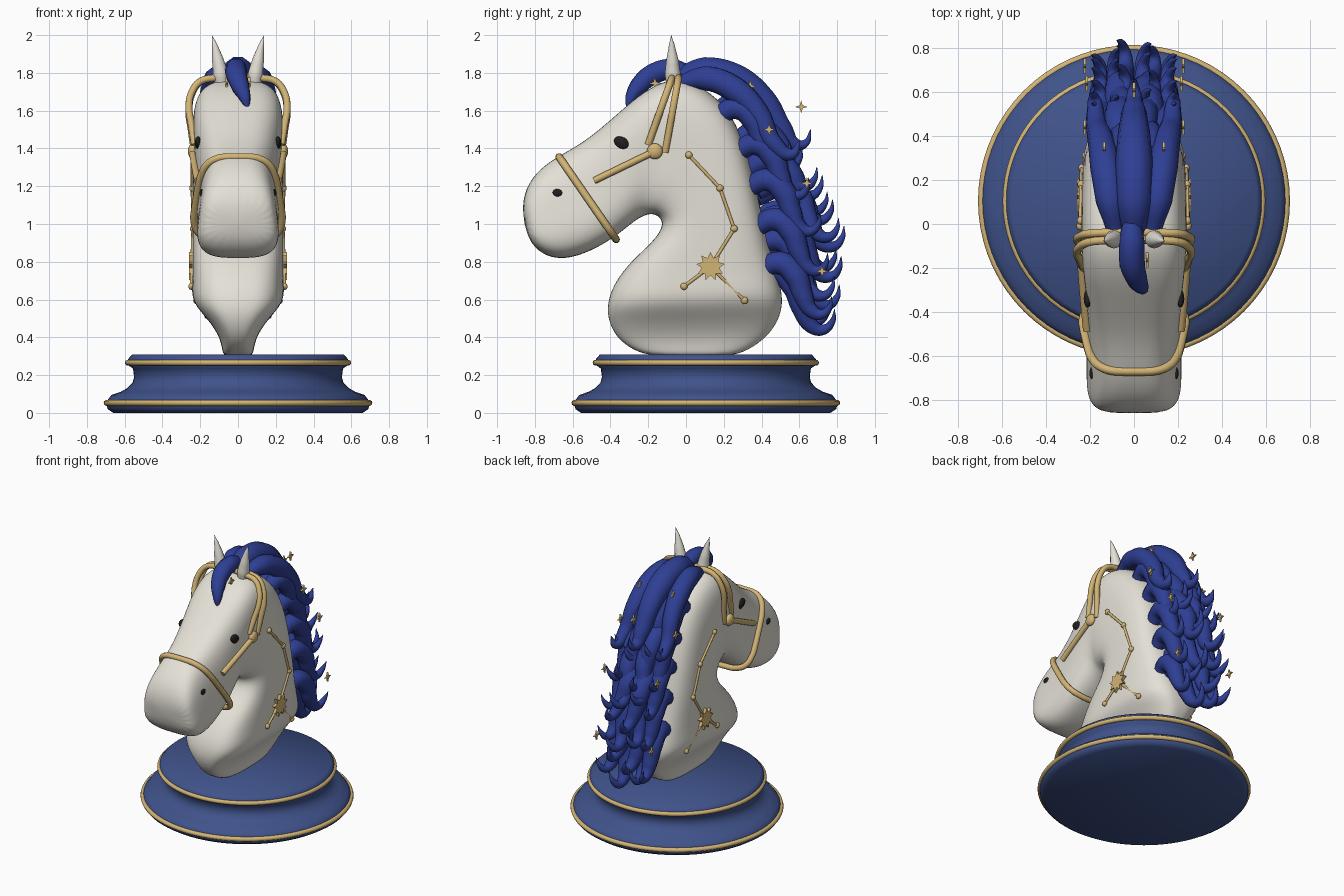
import bpy, bmesh, math
from mathutils import Vector

if "Cube" in bpy.data.objects:
    bpy.data.objects.remove(bpy.data.objects["Cube"])


def material(name, rgb):
    m = bpy.data.materials.new(name)
    m.use_nodes = True
    m.diffuse_color = (*rgb, 1)
    m.node_tree.nodes["Principled BSDF"].inputs["Base Color"].default_value = (*rgb, 1)
    return m


CREAM = material("cream", (0.78, 0.75, 0.68))
GOLD = material("gold", (0.65, 0.46, 0.18))
MANE = material("mane_blue", (0.028, 0.05, 0.3))
BASE = material("base_blue", (0.05, 0.085, 0.255))
DARK = material("dark", (0.015, 0.013, 0.013))


def activate(ob):
    bpy.ops.object.select_all(action='DESELECT')
    ob.select_set(True)
    bpy.context.view_layer.objects.active = ob


def finish(name, bm, mat, angle=50):
    bmesh.ops.recalc_face_normals(bm, faces=bm.faces)
    me = bpy.data.meshes.new(name)
    bm.to_mesh(me)
    bm.free()
    me.materials.append(mat)
    ob = bpy.data.objects.new(name, me)
    bpy.context.collection.objects.link(ob)
    activate(ob)
    bpy.ops.object.shade_smooth_by_angle(angle=math.radians(angle))
    return ob


def tubes(name, paths, depth, mat, closed=False, smooth=True):
    """Round tubes; each path is a list of (point, radius factor)."""
    cu = bpy.data.curves.new(name, 'CURVE')
    cu.dimensions = '3D'
    cu.bevel_depth, cu.bevel_resolution = depth, 3
    cu.resolution_u, cu.use_fill_caps = 6, True
    for path in paths:
        sp = cu.splines.new('BEZIER')
        sp.bezier_points.add(len(path) - 1)
        sp.use_cyclic_u = closed
        for bp, (co, r) in zip(sp.bezier_points, path):
            bp.co, bp.radius = co, r
            bp.handle_left_type = bp.handle_right_type = 'AUTO' if smooth else 'VECTOR'
    cu.materials.append(mat)
    ob = bpy.data.objects.new(name, cu)
    bpy.context.collection.objects.link(ob)
    activate(ob)
    bpy.ops.object.convert(target='MESH')
    bpy.ops.object.shade_smooth_by_angle(angle=math.radians(60))


def blob(name, loc, scale, mat, tilt=0):
    bpy.ops.mesh.primitive_uv_sphere_add(segments=20, ring_count=12, location=loc, rotation=(tilt, 0, 0))
    ob = bpy.context.object
    ob.name, ob.scale = name, scale
    ob.data.materials.append(mat)
    bpy.ops.object.shade_smooth()


def section(inner, outer, w, taper=0.0, n=24, power=3.8):
    """Rounded-box ring spanning two points of the side outline; taper narrows the outer end."""
    a, b = Vector((0, *inner)), Vector((0, *outer))
    mid, half = (a + b) / 2, (b - a) / 2
    ring = []
    for i in range(n):
        t = 2 * math.pi * i / n
        c, s = math.cos(t), math.sin(t)
        e = (abs(c) ** power + abs(s) ** power) ** (-1 / power)
        ring.append(mid + half * (c * e) + Vector((w * s * e * (1 - taper * c * e), 0, 0)))
    return ring


# Turned base with two gold rims
CY = 0.105
bm = bmesh.new()
profile = [(0, 0), (.66, 0), (.69, .02), (.7, .055), (.67, .095), (.62, .112), (.585, .132), (.558, .16),
           (.55, .19), (.556, .235), (.585, .255), (.582, .285), (.56, .31), (0, .31)]
verts = [bm.verts.new((r, CY, z)) for r, z in profile]
edges = [bm.edges.new(p) for p in zip(verts, verts[1:])]
bmesh.ops.spin(bm, geom=verts + edges, cent=(0, CY, 0), axis=(0, 0, 1), angle=2 * math.pi, steps=72)
bmesh.ops.remove_doubles(bm, verts=bm.verts, dist=1e-4)
finish("base", bm, BASE, 75)
for name, r, z in (("lower_rim", .695, .053), ("upper_rim", .583, .266)):
    bpy.ops.mesh.primitive_torus_add(location=(0, CY, z), major_radius=r, minor_radius=.016,
                                     major_segments=72, minor_segments=10)
    bpy.context.object.name = name
    bpy.context.object.data.materials.append(GOLD)
    bpy.ops.object.shade_smooth()

# Head and neck: one loft from the foot, round the throat, to the muzzle
loft = [((-.17, .297), (.23, .297), .076), ((-.28, .33), (.33, .33), .082), ((-.37, .4), (.44, .41), .097),
        ((-.412, .49), (.5, .51), .16), ((-.418, .575), (.514, .605), .248), ((-.385, .68), (.49, .71), .241),
        ((-.295, .8), (.455, .82), .24), ((-.18, .9), (.425, .94), .24), ((-.122, .98), (.39, 1.1), .24),
        ((-.13, 1.027), (.355, 1.26), .24), ((-.155, 1.047), (.305, 1.44), .24),
        ((-.175, 1.052), (.225, 1.61), .24), ((-.195, 1.052), (.1, 1.72), .24, -.02),
        ((-.212, 1.048), (-.03, 1.772), .236, -.06), ((-.23, 1.04), (-.135, 1.752), .23, -.09),
        ((-.26, 1.025), (-.24, 1.687), .225, -.07), ((-.295, .998), (-.325, 1.617), .22, 0),
        ((-.385, .925), (-.505, 1.457), .21, .12), ((-.505, .855), (-.63, 1.383), .205, .16),
        ((-.645, .808), (-.742, 1.32), .207, .16), ((-.765, .835), (-.84, 1.22), .207, .14),
        ((-.842, .925), (-.872, 1.085), .168, .1)]
bm = bmesh.new()
rings = [[bm.verts.new(p) for p in section(*row)] for row in loft]
for a, b in zip(rings, rings[1:]):
    for i in range(len(a)):
        j = (i + 1) % len(a)
        bm.faces.new((a[i], a[j], b[j], b[i]))
for cap in (rings[0], rings[-1]):
    bm.faces.new(cap)
head = finish("head_and_neck", bm, CREAM, 70)
head.modifiers.new("smooth", 'SUBSURF').levels = 2
activate(head)
bpy.ops.object.modifier_apply(modifier="smooth")
bpy.ops.object.shade_smooth()
bpy.context.view_layer.update()


def on_side(y, z, side, lift=0.0):
    """Point on the head's surface at the given side."""
    hit, loc, _, _ = head.ray_cast(Vector((side, y, z)), Vector((-side, 0, 0)))
    return Vector(((abs(loc.x) if hit else .22) * side + lift * side, y, z))


def star(name, centre, points, outer, inner, thick, mat):
    """Flat star plate facing sideways."""
    bm = bmesh.new()
    rims = [[], []]
    for i in range(points * 2):
        r, t = (inner if i % 2 else outer), math.pi * i / points
        for rim, x in zip(rims, (-thick, thick)):
            rim.append(bm.verts.new((x, r * math.sin(t), r * math.cos(t))))
    for rim in rims:
        bm.faces.new(rim)
    for i in range(points * 2):
        j = (i + 1) % (points * 2)
        bm.faces.new((rims[0][i], rims[0][j], rims[1][j], rims[1][i]))
    finish(name, bm, mat, 30).location = centre


# Paired features on each side of the head
constellation = [(.015, 1.365), (.18, 1.19), (.255, .975), (.13, .775), (-.01, .67), (.31, .595)]
for side, label in ((1, "left"), (-1, "right")):
    blob(label + "_eye", on_side(-.34, 1.43, side), (.018, .044, .03), DARK, -.5)
    blob(label + "_nostril", on_side(-.68, 1.165, side), (.01, .026, .02), DARK, -.2)
    ear = [((side * .085, -.065, 1.72), .8), ((side * .092, -.07, 1.79), 1), ((side * .105, -.072, 1.86), .8),
           ((side * .122, -.075, 1.94), .4), ((side * .138, -.078, 2.0), .02)]
    tubes(label + "_ear", [ear], .042, CREAM)
    # Bridle straps and cheek boss
    boss = on_side(-.165, 1.385, side, .008)
    blob(label + "_bridle_boss", boss, (.026, .042, .042), GOLD)
    cheek = [(on_side(-.165 - .32 * t, 1.385 - .155 * t, side, .01), 1) for t in (0, .33, .67, 1)]
    tubes(label + "_cheek_strap", [cheek], .019, GOLD)
    # Constellation inlay
    dots = [on_side(y, z, side, .004) for y, z in constellation]
    links = [[(dots[a].lerp(dots[b], t), 1) for t in (0, 1)] for a, b in ((0, 1), (1, 2), (2, 3), (3, 4), (3, 5))]
    tubes(label + "_constellation_lines", links, .009, GOLD, smooth=False)
    for i, d in enumerate(dots):
        if i != 3:
            blob(label + "_constellation_dot", d, (.016, .019, .019), GOLD)
    star(label + "_constellation_star", dots[3], 9, .076, .047, .016, GOLD)

# Noseband and two straps over the poll
tubes("noseband", [[(p, 1) for p in section((-.37, .918), (-.672, 1.355), .22, .16)]], .02, GOLD, closed=True)
for name, y_low, z_low, y_top in (("crown_strap", -.11, 1.38, -.04), ("brow_strap", -.2, 1.42, -.075)):
    half = [(.23, 0), (.247, .3), (.26, .58), (.243, .8), (.2, .95), (.13, 1)]
    arch = [(Vector((x, y_low + (y_top - y_low) * t, z_low + (1.772 - z_low) * t)), 1) for x, t in half]
    mirrored = [(Vector((-p.x, p.y, p.z)), 1) for p, _ in reversed(arch)]
    tubes(name, [arch + mirrored], .019, GOLD)

# Forelock
tubes("forelock", [[((-.01, .02, 1.8), .7), ((-.01, -.08, 1.82), 1), ((-.008, -.18, 1.79), 1),
                    ((.012, -.25, 1.73), .85), ((.036, -.29, 1.67), .55), ((.052, -.31, 1.6), .1)]], .058, MANE)

# Mane: long crest locks, then rows of large curled locks down the neck
crest = [(-.05, 1.77, .6), (.1, 1.805, 1), (.27, 1.76, 1.05), (.41, 1.65, .9), (.51, 1.5, .7),
         (.58, 1.42, .45), (.635, 1.43, .25), (.66, 1.5, .03)]
locks = [[((0, y, z), r) for y, z, r in crest]]
for s in (1, -1):
    locks.append([((s * (.085 + .022 * i), y * .88 + .02, z - .02 - .014 * i), r * .82)
                  for i, (y, z, r) in enumerate(crest[:5])] + [((s * .18, .56, 1.37), .4), ((s * .19, .6, 1.44), .03)])
curl = [(-.05, -.02, .7), (.09, .04, .95), (.19, -.04, .95), (.235, -.16, .8), (.285, -.255, .6),
        (.35, -.28, .42), (.4, -.235, .24), (.412, -.17, .02)]


def add_lock(root, x, spread, reach, sway, thick):
    locks.append([((x + spread * i + sway * math.sin(i), root[0] + y * reach, root[1] + z * reach), r * thick)
                  for i, (y, z, r) in enumerate(curl)])


centre_roots = [(.2, 1.58), (.31, 1.43), (.365, 1.3), (.425, 1.16), (.41, 1.0), (.4, .85), (.375, .72)]
for k, root in enumerate(centre_roots):
    flip = (-1) ** k
    add_lock(root, .045 * flip, .003 * flip, 1, .02 * flip, .85)
    add_lock((root[0], root[1] + .03), -.055 * flip, -.004 * flip, .93, .02 * flip, .8)
for root in ((.2, 1.58), (.3, 1.39), (.36, 1.2), (.4, .99), (.42, .76)):
    for s in (1, -1):
        add_lock(root, s * .11, s * .011, .85, s * .012, .82)
tubes("mane", locks, .082, MANE)

# Small stars scattered in the mane
for x, y, z in ((.06, -.165, 1.745), (.135, .34, 1.73), (0, .61, 1.62), (.225, .44, 1.5),
                (.215, .64, 1.215), (.225, .72, .75)):
    for s in ((1, -1) if x else (1,)):
        star("mane_star", (x * s, y, z), 4, .034, .011, .006, GOLD)
